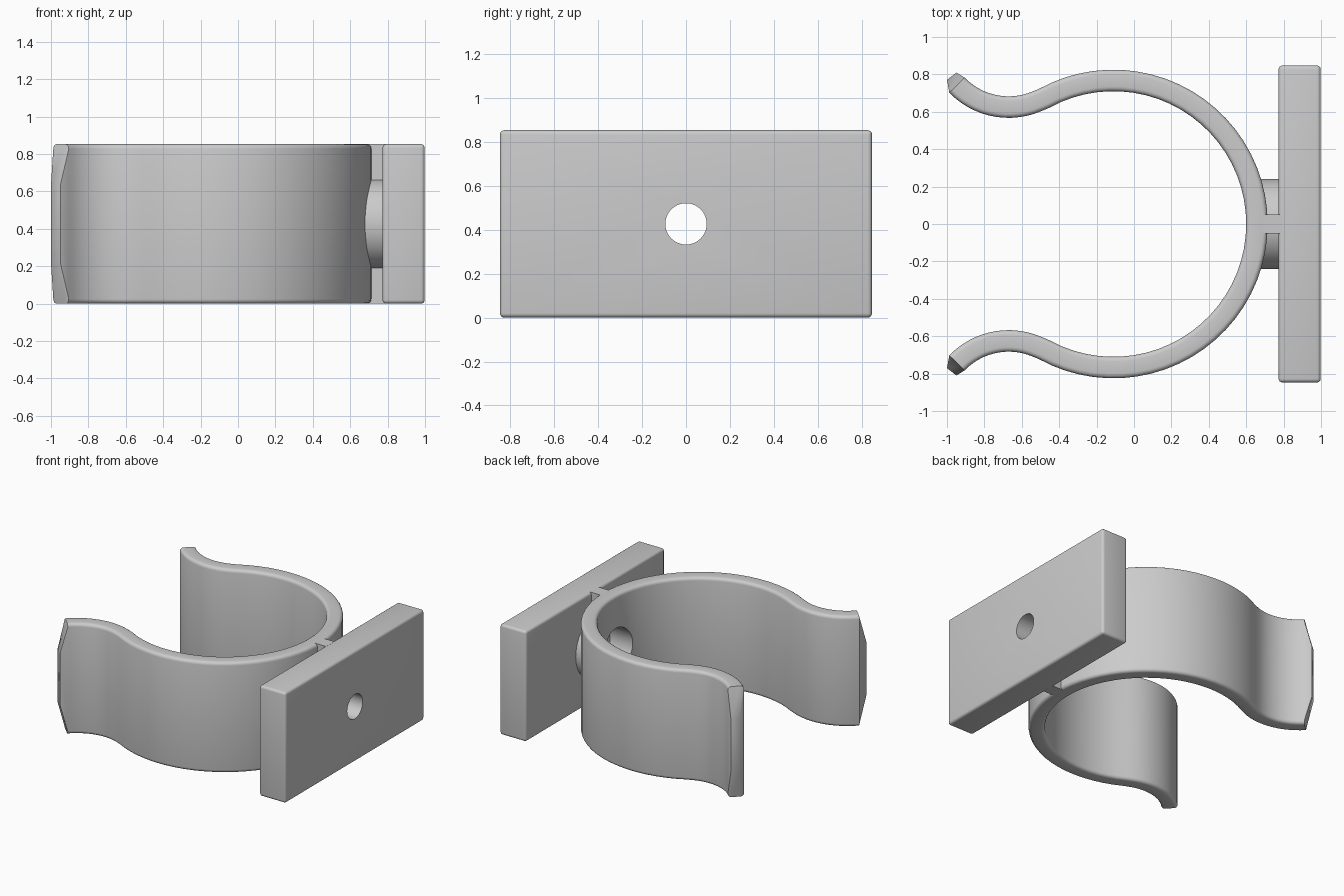
import bpy, bmesh, math
from mathutils import Vector, Matrix

if "Cube" in bpy.data.objects:
    bpy.data.objects.remove(bpy.data.objects["Cube"], do_unlink=True)

H = 0.853               # overall height
MID = H / 2
T = 0.0575              # half thickness of the clip wall

grey = bpy.data.materials.new("plain grey")
grey.use_nodes = True
grey.diffuse_color = (0.6, 0.6, 0.6, 1)
grey.node_tree.nodes["Principled BSDF"].inputs["Base Color"].default_value = (0.6, 0.6, 0.6, 1)


def finish(name, bm):
    bmesh.ops.recalc_face_normals(bm, faces=bm.faces)
    mesh = bpy.data.meshes.new(name)
    bm.to_mesh(mesh)
    bm.free()
    obj = bpy.data.objects.new(name, mesh)
    bpy.context.collection.objects.link(obj)
    mesh.materials.append(grey)
    return obj


def activate(obj):
    bpy.ops.object.select_all(action="DESELECT")
    obj.select_set(True)
    bpy.context.view_layer.objects.active = obj


def box(name, x0, x1, half_y, bevel):
    bm = bmesh.new()
    bmesh.ops.create_cube(bm, size=1)
    bmesh.ops.scale(bm, vec=(x1 - x0, 2 * half_y, H), verts=bm.verts)
    bmesh.ops.translate(bm, vec=((x0 + x1) / 2, 0, MID), verts=bm.verts)
    if bevel:
        bmesh.ops.bevel(bm, geom=bm.edges[:], offset=bevel, segments=4,
                        profile=0.5, affect="EDGES")
    return finish(name, bm)


def x_cylinder(name, x0, x1, radius):
    bm = bmesh.new()
    turn = Matrix.Translation(((x0 + x1) / 2, 0, MID)) @ Matrix.Rotation(math.pi / 2, 4, "Y")
    bmesh.ops.create_cone(bm, cap_ends=True, segments=64, radius1=radius,
                          radius2=radius, depth=x1 - x0, matrix=turn)
    return finish(name, bm)


def arc(centre, radius, a0, a1, steps, sign):
    """Path points with the direction pointing out of the ring."""
    out = []
    for i in range(steps + 1):
        a = math.radians(a0 + (a1 - a0) * i / steps)
        d = Vector((math.cos(a), math.sin(a), 0))
        out.append((centre + d * radius, d * sign))
    return out


def clip():
    # Half path: flared lip, then the main ring, mirrored across y
    ring_c, lip_c = Vector((-0.11, 0, 0)), Vector((-0.67, 1.009, 0))
    join = math.degrees(math.atan2(lip_c.y, lip_c.x - ring_c.x))
    lip = arc(lip_c, 0.384, 224, join + 180, 14, -1)
    half = lip[:-1] + arc(ring_c, 0.7675, join, 0, 22, 1)
    flip = Vector((1, -1, 1))
    path = half + [(p * flip, n * flip) for p, n in reversed(half[:-1])]

    # Rounded rectangular wall section as (offset, height)
    r = 0.025
    section = []
    for k, (sx, sz) in enumerate(((1, 1), (-1, 1), (-1, -1), (1, -1))):
        for j in range(5):
            a = math.radians(90 * k + 22.5 * j)
            section.append((sx * (T - r) + r * math.cos(a),
                            MID + sz * (MID - r) + r * math.sin(a)))

    bm = bmesh.new()
    rows = [[bm.verts.new(p + n * o + Vector((0, 0, z))) for o, z in section]
            for p, n in path]

    # Narrowed tips on both lips
    def tip(f):
        p, n = Vector((-0.975, 0.79, 0)) * f, Vector((0.78, 0.62, 0)) * f
        return [bm.verts.new(p + n * math.copysign(0.032, o)
                             + Vector((0, 0, 0.22 if z < MID else H - 0.22)))
                for o, z in section]
    rows = [tip(Vector((1, 1, 1)))] + rows + [tip(flip)]

    count = len(section)
    for a, b in zip(rows, rows[1:]):
        for i in range(count):
            j = (i + 1) % count
            bm.faces.new((a[i], a[j], b[j], b[i]))
    for row in (rows[0], rows[-1]):
        bm.faces.new([row[i] for i in range(0, count, 5)])
    bmesh.ops.remove_doubles(bm, verts=bm.verts, dist=0.0005)
    return finish("clip_ring", bm)


ring = clip()
plate = box("mounting_plate", 0.773, 0.998, 0.847, 0.02)
web = box("connecting_web", 0.66, 0.79, 0.05, 0)
boss = x_cylinder("round_boss", 0.64, 0.79, 0.24)

# Screw hole through everything, with a wider recess on the ring side
cutters = [x_cylinder("recess_cutter", 0.4, 0.77, 0.175),
           x_cylinder("hole_cutter", 0.4, 1.2, 0.094)]
for obj in (ring, plate, web, boss):
    activate(obj)
    for cutter in cutters:
        if obj is plate and cutter is cutters[0]:
            continue
        mod = obj.modifiers.new("cut", "BOOLEAN")
        mod.operation = "DIFFERENCE"
        mod.solver = "EXACT"
        mod.object = cutter
        bpy.ops.object.modifier_apply(modifier=mod.name)
    bpy.ops.object.shade_smooth_by_angle(angle=math.radians(30))
for cutter in cutters:
    bpy.data.objects.remove(cutter, do_unlink=True)
